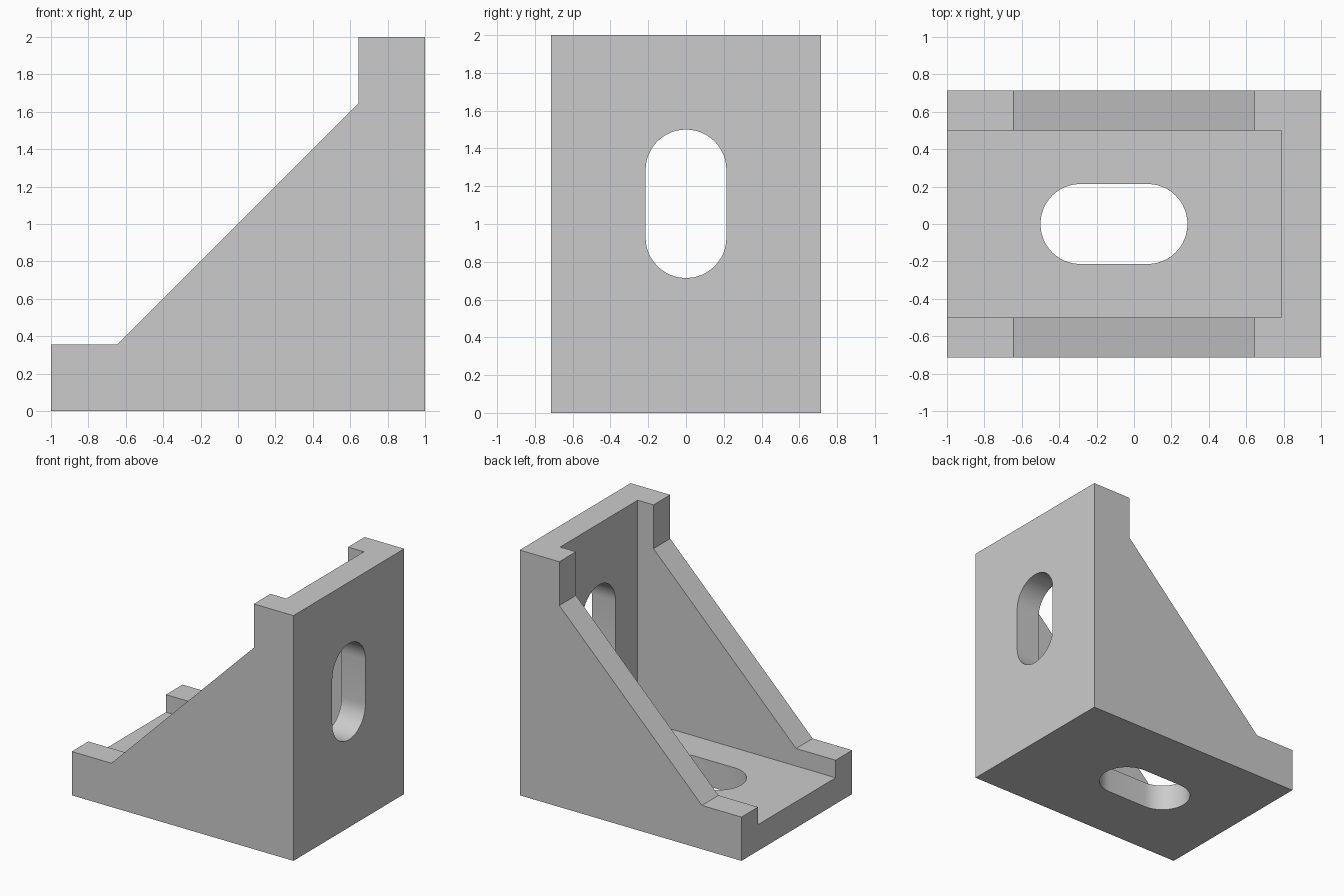
import bpy, bmesh, math
from mathutils import Matrix

if "Cube" in bpy.data.objects:
    bpy.data.objects.remove(bpy.data.objects["Cube"])

HALF_W = 0.714   # half width of the bracket
INNER = 0.5      # half width between the side walls
T = 0.214        # plate thickness and slot radius
STEP = 0.357     # height of the end blocks

grey = bpy.data.materials.new("grey")
grey.diffuse_color = (0.6, 0.6, 0.6, 1)
grey.use_nodes = True
grey.node_tree.nodes["Principled BSDF"].inputs["Base Color"].default_value = grey.diffuse_color


def prism(name, outline, depth, matrix):
    """Extrude a 2D outline by +-depth along local z, then place it."""
    bm = bmesh.new()
    face = bm.faces.new([bm.verts.new((u, v, -depth)) for u, v in outline])
    ext = bmesh.ops.extrude_face_region(bm, geom=[face])
    verts = [g for g in ext["geom"] if isinstance(g, bmesh.types.BMVert)]
    bmesh.ops.translate(bm, verts=verts, vec=(0, 0, 2 * depth))
    bmesh.ops.recalc_face_normals(bm, faces=bm.faces)
    bm.transform(matrix)
    bmesh.ops.recalc_face_normals(bm, faces=bm.faces)
    mesh = bpy.data.meshes.new(name)
    bm.to_mesh(mesh)
    bm.free()
    mesh.materials.append(grey)
    obj = bpy.data.objects.new(name, mesh)
    bpy.context.collection.objects.link(obj)
    return obj


def slot_outline(lo, hi, r, n=24):
    """Rounded slot running along u from lo to hi."""
    pts = []
    for centre, start in ((hi - r, -math.pi / 2), (lo + r, math.pi / 2)):
        for i in range(n + 1):
            a = start + math.pi * i / n
            pts.append((centre + r * math.cos(a), r * math.sin(a)))
    return pts


# Bracket body: stepped triangular side profile across the full width
upright = Matrix.Rotation(math.pi / 2, 4, 'X')
k = 1 - STEP
profile = [(-1, 0), (1, 0), (1, 2), (k, 2), (k, 2 - STEP), (-k, STEP), (-1, STEP)]
bracket = prism("corner_bracket", profile, HALF_W, upright)

# Channel between the side walls, leaving base and back plates
channel = prism("channel_cutter",
                [(-2, T), (1 - T, T), (1 - T, 3), (-2, 3)], INNER, upright)

# Slots through the base plate and the back plate
base_slot = prism("base_slot_cutter", slot_outline(-0.5, 0.286, T), 0.15,
                  Matrix.Translation((0, 0, T / 2)))
back_slot = prism("back_slot_cutter", slot_outline(0.714, 1.5, T), 0.15,
                  Matrix.Translation((1 - T / 2, 0, 0)) @ Matrix.Rotation(-math.pi / 2, 4, 'Y'))

for cutter in (channel, base_slot, back_slot):
    cutter.hide_render = True
    mod = bracket.modifiers.new(cutter.name, 'BOOLEAN')
    mod.operation = 'DIFFERENCE'
    mod.solver = 'EXACT'
    mod.object = cutter

# Apply the cuts and discard the cutters
graph = bpy.context.evaluated_depsgraph_get()
bracket.data = bpy.data.meshes.new_from_object(bracket.evaluated_get(graph))
bracket.modifiers.clear()
for cutter in (channel, base_slot, back_slot):
    bpy.data.objects.remove(cutter)

# Smooth slot walls, crisp edges elsewhere
bpy.context.view_layer.objects.active = bracket
bracket.select_set(True)
bpy.ops.object.shade_smooth_by_angle(angle=math.radians(30))
